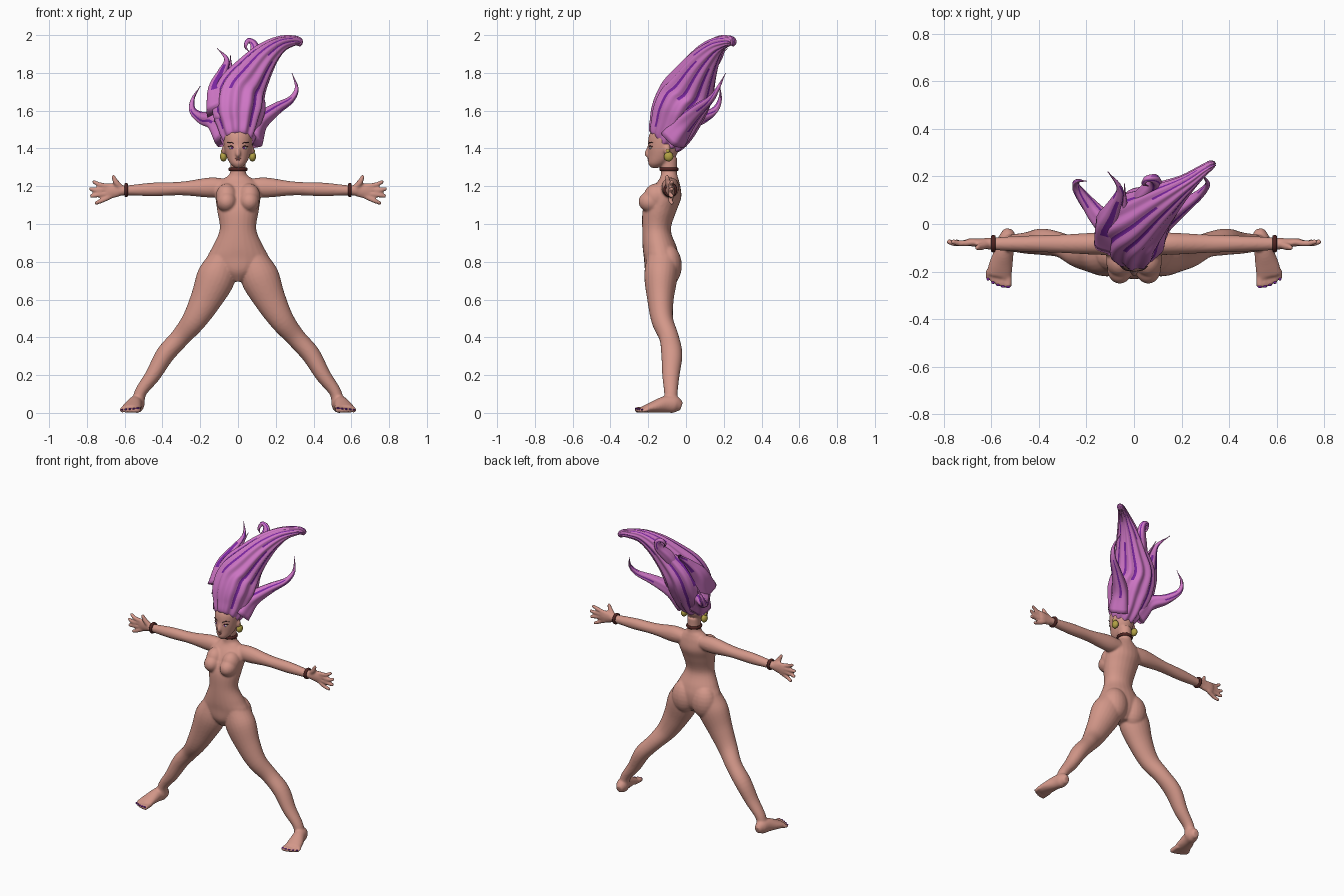
import bpy, bmesh, math
from mathutils import Vector, Matrix

if "Cube" in bpy.data.objects:
    bpy.data.objects.remove(bpy.data.objects["Cube"], do_unlink=True)

UNIT = 0.01  # part sizes below are in hundredths
SIDES = {"left": 1, "right": -1}
AXIS_Y, AXIS_Z = Vector((0, 1, 0)), Vector((0, 0, 1))


def material(name, red, green, blue):
    color = (red, green, blue, 1)
    mat = bpy.data.materials.new(name)
    mat.use_nodes = True
    mat.diffuse_color = color
    mat.node_tree.nodes["Principled BSDF"].inputs["Base Color"].default_value = color
    return mat


skin = material("skin", .65, .31, .25)
pink = material("hair pink", .62, .18, .56)
purple = material("hair purple", .2, .02, .36)
gold = material("gold", .45, .36, .06)
leather = material("dark leather", .08, .018, .016)
white = material("eye white", .7, .66, .64)
brown = material("brow brown", .07, .025, .03)
rose = material("lip rose", .5, .18, .16)


def spline(points, steps):
    """Resample x, y, z, width, depth points along a smooth curve."""
    knots = [Vector(point) * UNIT for point in points]
    knots = [knots[0] * 2 - knots[1]] + knots + [knots[-1] * 2 - knots[-2]]
    path = []
    for before, start, end, after in zip(knots, knots[1:], knots[2:], knots[3:]):
        for step in range(steps):
            t = step / steps
            linear = end - before
            square = before * 2 - start * 5 + end * 4 - after
            cube = start * 3 - before - end * 3 + after
            path.append(start + (linear * t + square * t * t + cube * t ** 3) / 2)
    return path + [knots[-2]]


def tube(bm, points, side=1, ref=AXIS_Y, axis=None, count=24, ridges=0, paint=-.75):
    """Loft elliptical rings; a missing depth equals the width; ridges add painted grooves."""
    points = [(point[0] * side, *point[1:4], point[-1]) for point in points]
    path = spline(points, steps=5)
    centers = [Vector(knot[:3]) for knot in path]
    angles = [math.tau * k / count for k in range(count)]
    rings = []
    for i, knot in enumerate(path):
        ahead, behind = centers[min(i + 1, len(path) - 1)], centers[max(i - 1, 0)]
        tangent = axis or (ahead - behind).normalized()
        across = ref.cross(tangent).normalized() * max(knot[3], .002)
        deep = tangent.cross(across).normalized() * max(knot[4], .002)
        ring = []
        for angle in angles:
            swell = 1 + .06 * math.cos(ridges * angle) if ridges else 1
            offset = across * math.cos(angle) + deep * math.sin(angle)
            ring.append(bm.verts.new(centers[i] + offset * swell))
        rings.append(ring)
    for i, (low, high) in enumerate(zip(rings, rings[1:])):
        for k, angle in enumerate(angles):
            after = (k + 1) % count
            face = bm.faces.new((low[k], low[after], high[after], high[k]))
            phase = ridges * (angle + math.pi / count)
            start = .15 + .2 * (int(phase / math.tau) % 3)
            if math.cos(phase) < paint and start < i / len(rings) < start + .4:
                face.material_index = 1
    bm.faces.new(rings[0])
    bm.faces.new(rings[-1])


def column(bm, profile):
    """Upright loft on the middle plane from z, y, width, depth rows."""
    tube(bm, [(0, y, z, width, depth) for z, y, width, depth in profile], axis=AXIS_Z)


def blob(bm, center, radii):
    place = Matrix.Translation(Vector(center) * UNIT)
    size = Matrix.Diagonal((*(Vector(radii) * UNIT), 1))
    bmesh.ops.create_uvsphere(bm, u_segments=20, v_segments=12, radius=1, matrix=place @ size)


def finger(bm, points, side, ref=AXIS_Y):
    """Slim tube with a rounded tip."""
    tube(bm, points, side, ref, count=12)
    x, y, z, radius = points[-1]
    blob(bm, (x * side, y, z), (radius, radius, radius))


def finish(name, bm, *materials):
    bmesh.ops.recalc_face_normals(bm, faces=bm.faces)
    for face in bm.faces:
        face.smooth = True
    mesh = bpy.data.meshes.new(name)
    bm.to_mesh(mesh)
    bm.free()
    for mat in materials:
        mesh.materials.append(mat)
    part = bpy.data.objects.new(name, mesh)
    bpy.context.scene.collection.objects.link(part)
    return part


# Torso and neck, then head and nose
body = bmesh.new()
column(body, [(69.5, -13, 3, 5), (75, -13, 11, 8.5), (82, -13, 16, 9.3), (88, -14, 13.5, 9),
              (97, -15.6, 9.7, 7.6), (107, -14, 11, 9), (114, -11.5, 12, 9), (120, -10, 12, 7),
              (124, -9, 7.5, 5), (127, -9, 4.3, 4.3), (135, -9, 4.2, 4.4)])
column(body, [(129.7, -16.5, 1.6, 2), (132, -15, 4.2, 5), (136, -12.7, 6.2, 7.4),
              (141, -11.7, 7.4, 8.5), (147, -11, 7.7, 8.6), (152, -10, 6, 6.5)])
tube(body, [(0, -19.5, 141, .7, 1), (0, -20.6, 137, 1.4), (0, -19.5, 136, .8)])
blob(body, (0, -18.8, 134.3), (1.8, 1.4, 1.2))

# Limbs on both sides
nails = bmesh.new()
for side in SIDES.values():
    # Chest and hips
    blob(body, (side * 6, -18.6, 111.8), (5.4, 6.6, 5.6))
    blob(body, (side * 6, -15.6, 114.5), (5.8, 6.8, 7))
    blob(body, (side * 7.5, -9.4, 78), (8.6, 7.2, 11))
    blob(body, (side * 7.7, -10, 139), (1, 1.8, 2.6))
    # Leg and foot
    tube(body, [(8, -12.5, 82, 7.5, 8.3), (11.5, -13.3, 72, 10.2, 8.8), (17, -13.5, 60, 8.4, 7),
                (23.3, -12.5, 49, 6.5, 5.8), (30.5, -9, 40, 5.2), (38.5, -7.5, 31, 5, 5.6),
                (45, -8, 20, 4.1, 4.6), (51.5, -8, 11, 3.2, 3.6), (53, -8, 4, 3.5)], side)
    tube(body, [(53, -2.4, 3.5, 2, 2.4), (53.3, -6, 4.5, 3.8, 4.5), (54.5, -11, 4.5, 4, 4.4),
                (56, -17, 3.2, 5, 3.1), (57, -22, 2, 5.4, 1.9)], side, ref=AXIS_Z)
    # Toes shrink towards the outer edge
    for i in range(5):
        x, y, radius = 53 + 2.1 * i, .2 * i * i - 25.6, 1.6 - .12 * i
        finger(body, [(x, -19.5, 2, radius), (x, y, radius, radius)], side, ref=AXIS_Z)
        blob(nails, (side * x, y - .8, radius * 1.5), (radius * .6, .6, .5))
    # Arm and palm
    arm = [(7, 4.5, 4.5), (15, 5.3, 4.7), (30, 3.6, 3.9), (45, 3.6, 3.4), (60, 2.6, 2.6),
           (64, 3.5, 2), (68.5, 4.1, 1.7), (70.5, 3.2, 1.3)]
    tube(body, [(x, -8.3 + max(x - 60, 0) / 14, 119.8 - x / 30, width, depth)
                for x, width, depth in arm], side)
    # Fingers fan out around the palm, the thumb points up
    for i in range(4):
        spread = 1.5 - i
        x, z = 78.7 - 1.1 * (spread - .2) ** 2, 116.7 + 3.7 * spread
        finger(body, [(67, -7.6, 117.4 + 1.7 * spread, 1.4), (x - 4, -8.2, z - spread, 1.3),
                      (x - .6, -7.5, z, 1.1)], side)
    finger(body, [(61.5, -8.5, 118.5, 1.8), (64.5, -9.5, 122, 1.6), (66, -10, 125, 1.1)], side)
finish("toenails", nails, purple)
figure = finish("body", body, skin)
blend = figure.modifiers.new("blend parts", "REMESH")
blend.mode, blend.voxel_size, blend.use_smooth_shade = "VOXEL", .006, True
soften = figure.modifiers.new("soften", "SMOOTH")
soften.factor, soften.iterations = .5, 7

# Face details and earrings
eyes, irises, brows, mouth, earrings = (bmesh.new() for _ in range(5))
for side in SIDES.values():
    blob(eyes, (side * 3.2, -18.7, 140.2), (1.6, .7, .7))
    blob(irises, (side * 3.1, -19.1, 140.2), (.6, .5, .6))
    for lift, out in ((0, 0), (2, .5)):
        tube(brows, [(1.4, -19.7, 140 + lift, .2), (3.2 + out, -19.2, 141.2 + lift, .3),
                     (5.3 + out, -17.7, 141 + lift, .2)], side, count=8)
    blob(earrings, (side * 7.7, -9.2, 135.7), (1.9, 2.5, 2.6))
    blob(earrings, (side * 8, -9.7, 138.6), (1, 1.1, 1.1))
for z, width in ((134.6, 1.5), (133.9, 1.2)):
    blob(mouth, (0, -20, z), (width, .4, .4))
finish("eyes", eyes, white)
finish("irises", irises, purple)
finish("brows_and_lashes", brows, brown)
finish("lips", mouth, rose)
finish("earrings", earrings, gold)


# Choker and bracelets
def band(name, center, radius, turn):
    bpy.ops.mesh.primitive_torus_add(major_segments=32, minor_segments=10, location=center,
                                     rotation=(0, turn, 0), major_radius=radius, minor_radius=.008)
    ring = bpy.context.object
    ring.name = name
    ring.scale.z = 1.3
    ring.data.materials.append(leather)
    bpy.ops.object.shade_smooth()


band("choker", (0, -.09, 1.29), .043, 0)
for name, side in SIDES.items():
    band(name + "_bracelet", (side * .592, -.083, 1.18), .029, math.pi / 2)

# Hair: swept-up main mass
hair = bmesh.new()
tube(hair, [(0, -13.6, 141, 5.5, 4), (0, -11.1, 144, 8.3, 9.4), (0, -7.5, 151, 11, 12),
            (0, -4, 160, 13.6, 13.6), (1.5, 1, 170, 12.8, 13.4), (7.5, 6, 180, 9.8, 10.3),
            (14.5, 11.5, 189, 7, 7), (22, 17, 195, 4.4, 4), (29, 22.5, 197, 2.8, 2.4),
            (32.5, 25, 196.5, 2, 1.8), (32, 24.5, 194.5, 1)], count=88, ridges=11)
finish("main_hair", hair, pink, purple)


# Hair: loose locks that taper to a curled tip
def lock(name, radius, *points, paint=-.75):
    bm = bmesh.new()
    last = len(points) - 1
    rest = [1 - i / last for i in range(len(points))]
    tube(bm, [(*point, radius * t ** 2 + 1.2 * t ** .3) for point, t in zip(points, rest)],
         count=40, ridges=5, paint=paint)
    finish(name, bm, pink, purple)


lock("low_right_lock", 6, (-6, -6, 146), (-12, 0, 154), (-19, 8, 156), (-24, 15, 160),
     (-24, 18, 166), (-20, 18, 173))
lock("high_right_lock", 8, (-8, -5, 160), (-10.5, 1, 171), (-8, 8, 180), (-6, 15, 187),
     (-11, 22, 193), paint=.2)
lock("front_lock", 7, (-5, -7, 155), (-6, -3, 168), (-4, 5, 179), (-4, 17, 189))
lock("middle_curl", 4, (2, 6, 174), (4.5, 12, 183), (8.5, 17, 190), (8.5, 19, 195),
     (5.5, 19, 197), (4, 17, 194), (6, 16, 191))
lock("left_lock", 6, (6, -7, 145), (11, 0, 154), (20, 7, 161), (28, 13, 166),
     (31, 17, 172), (28.5, 21, 180))
